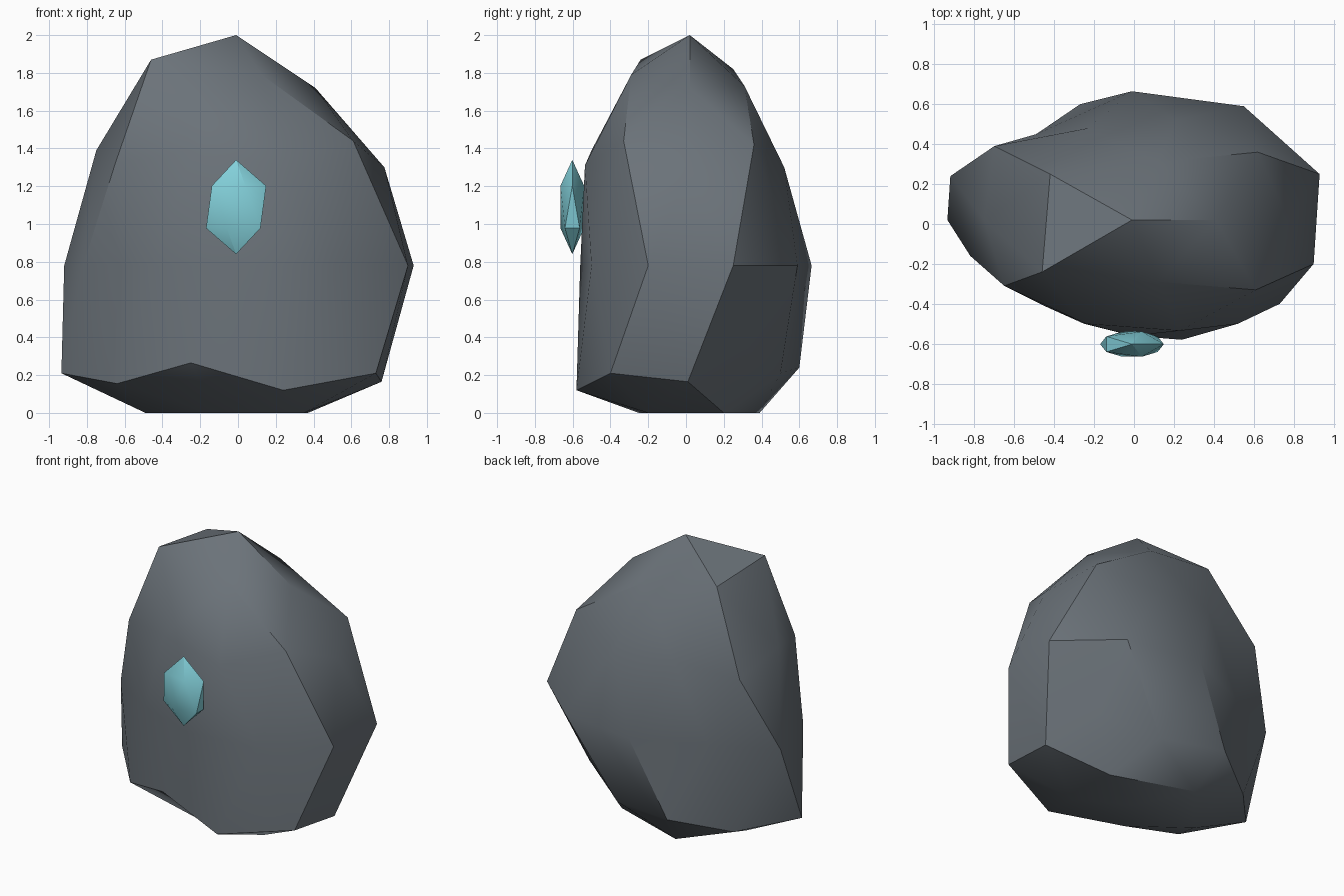
import bpy, bmesh, math

if "Cube" in bpy.data.objects:
    bpy.data.objects.remove(bpy.data.objects["Cube"])


def material(name, rgb):
    m = bpy.data.materials.new(name)
    m.diffuse_color = (*rgb, 1.0)
    m.use_nodes = True
    m.node_tree.nodes["Principled BSDF"].inputs["Base Color"].default_value = m.diffuse_color
    return m


def ico_object(name, subdivisions, mat, shape):
    """Make an icosphere, let shape() move its vertices, shade by angle."""
    bm = bmesh.new()
    bmesh.ops.create_icosphere(bm, subdivisions=subdivisions, radius=1.0)
    shape(bm)
    bmesh.ops.recalc_face_normals(bm, faces=bm.faces)
    mesh = bpy.data.meshes.new(name)
    bm.to_mesh(mesh)
    bm.free()
    mesh.materials.append(mat)
    ob = bpy.data.objects.new(name, mesh)
    bpy.context.collection.objects.link(ob)
    bpy.ops.object.select_all(action='DESELECT')
    ob.select_set(True)
    bpy.context.view_layer.objects.active = ob
    bpy.ops.object.shade_smooth_by_angle(angle=math.radians(30))
    return ob


# Rock cross-sections from top to base, each counter-clockwise from +x
EQUATOR = [(.93, .25), (.55, .59), (-.01, .665), (-.49, .45), (-.92, .24),
           (-.82, -.16), (-.45, -.41), (-.01, -.56), (.52, -.50), (.90, -.20)]
BASE = [(.37, .20), (-.19, .39), (-.49, .02), (-.13, -.25), (.35, -.20)]
RINGS = {
    1.0: [(-.01, .02, 2.0)],
    .851: [(.41, .02, 1.72), (.12, .31, 1.73), (-.42, .25, 1.82),
           (-.46, -.24, 1.87), (.125, -.29, 1.79)],
    .526: [(.62, .36, 1.42), (-.23, .48, 1.33), (-.75, .02, 1.39),
           (-.24, -.50, 1.39), (.61, -.33, 1.44)],
    .447: [(.775, .02, 1.30), (.21, .52, 1.30), (-.70, .39, 1.28),
           (-.65, -.31, 1.32), (.23, -.535, 1.31)],
    0.0: [(x, y, .78) for x, y in EQUATOR],
    -.447: [(.55, .31, .35), (-.27, .60, .24), (-.935, .02, .21),
            (-.25, -.50, .265), (.73, -.40, .21)],
    -.526: [(.76, .01, .165), (.20, .50, .21), (-.63, .355, .155),
            (-.64, -.31, .155), (.24, -.58, .12)],
    -.851: [(x, y, 0) for x, y in BASE],
    -1.0: [(0, 0, 0)],
}


def shape_rock(bm):
    start = {v: v.co.copy() for v in bm.verts}
    for level, points in RINGS.items():
        ring = [v for v in bm.verts if abs(start[v].z - level) < .03]
        ring.sort(key=lambda v: (math.atan2(start[v].y, start[v].x) + .1) % math.tau)
        for v, p in zip(ring, points):
            v.co = p


# Flat gem hovering at the front of the rock
def shape_gem(bm):
    for v in bm.verts:
        v.co = (-.01 + .178 * v.co.x, -.602 + .074 * v.co.y, 1.09 + .25 * v.co.z)


ico_object("rock", 2, material("slate grey", (.147, .170, .192)), shape_rock)
ico_object("gem", 1, material("pale cyan", (.23, .64, .71)), shape_gem)
